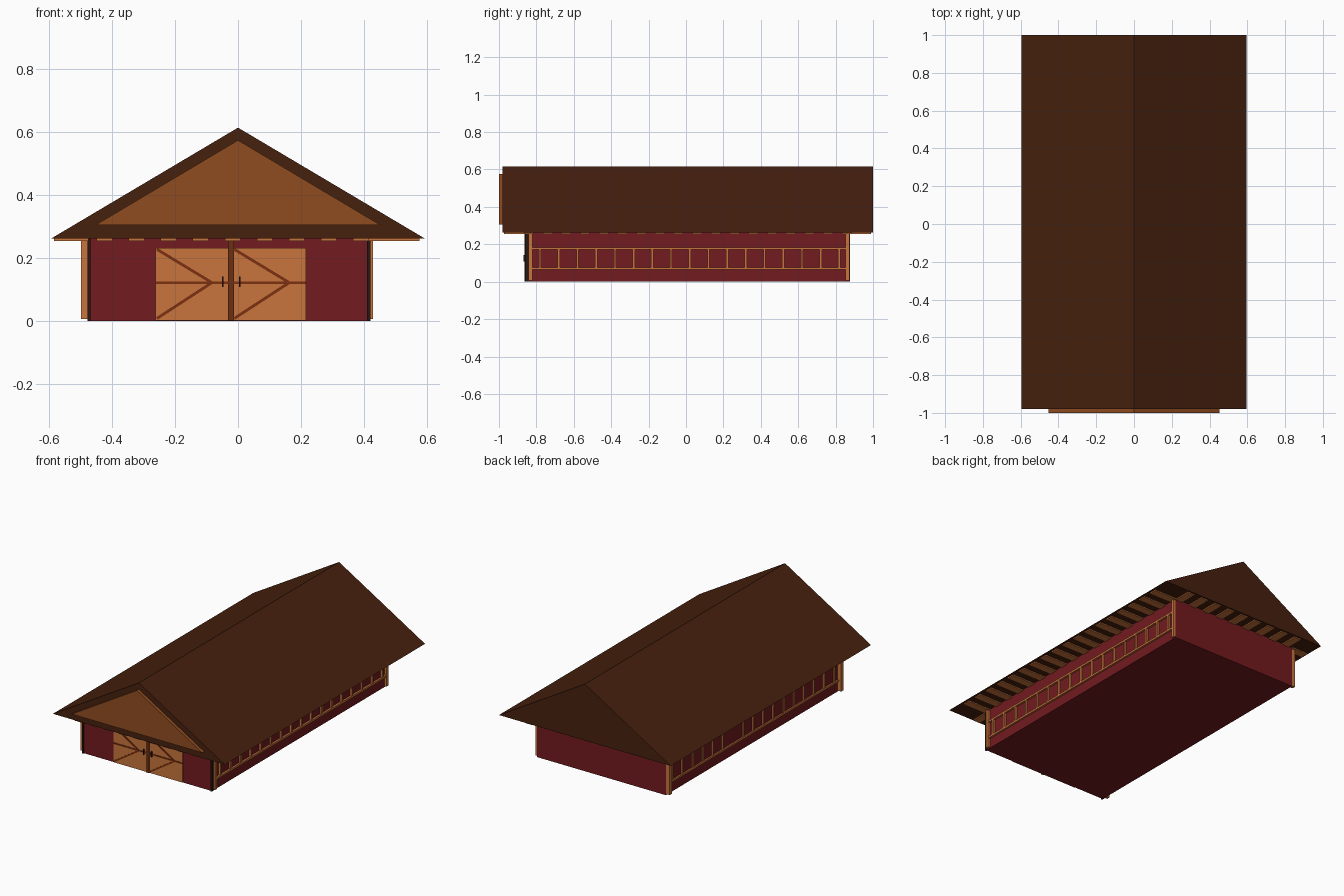
import bpy, bmesh
from math import atan2, hypot

if "Cube" in bpy.data.objects:
    bpy.data.objects.remove(bpy.data.objects["Cube"])


def material(name, r, g, b):
    m = bpy.data.materials.new(name)
    m.diffuse_color = (r, g, b, 1)
    m.use_nodes = True
    m.node_tree.nodes["Principled BSDF"].inputs["Base Color"].default_value = m.diffuse_color
    return m


ROOF = material("dark_shingle", 0.062, 0.015, 0.0045)
RED = material("barn_red", 0.17, 0.0105, 0.014)
ORANGE = material("light_timber", 0.58, 0.175, 0.045)
GABLE = material("gable_timber", 0.28, 0.073, 0.0145)
BRACE = material("brace_timber", 0.2, 0.03, 0.005)
BROWN = material("post_timber", 0.15, 0.03, 0.006)
DARK = material("dark_trim", 0.02, 0.008, 0.006)


def finish(bm, name, mat):
    bmesh.ops.recalc_face_normals(bm, faces=bm.faces)
    me = bpy.data.meshes.new(name)
    bm.to_mesh(me)
    bm.free()
    me.materials.append(mat)
    ob = bpy.data.objects.new(name, me)
    bpy.context.collection.objects.link(ob)
    return ob


def boxes(name, mat, items):
    """One object from boxes given as (x0, x1, y0, y1, z0, z1)."""
    bm = bmesh.new()
    for x0, x1, y0, y1, z0, z1 in items:
        for v in bmesh.ops.create_cube(bm, size=1)["verts"]:
            v.co = (x0 + (v.co.x + 0.5) * (x1 - x0),
                    y0 + (v.co.y + 0.5) * (y1 - y0),
                    z0 + (v.co.z + 0.5) * (z1 - z0))
    return finish(bm, name, mat)


def prism(name, mat, profile, y0, y1):
    """Extrude an x-z profile along y."""
    bm = bmesh.new()
    f = bm.faces.new([bm.verts.new((x, y0, z)) for x, z in profile])
    ext = bmesh.ops.extrude_face_region(bm, geom=[f])["geom"]
    for v in ext:
        if isinstance(v, bmesh.types.BMVert):
            v.co.y = y1
    return finish(bm, name, mat)


def strip(name, mat, a, b, w, y0, y1):
    """Flat board from a to b in the x-z plane."""
    dx, dz = b[0] - a[0], b[1] - a[1]
    l = hypot(dx, dz)
    nx, nz = -dz / l * w / 2, dx / l * w / 2
    prism(name, mat, [(a[0] + nx, a[1] + nz), (b[0] + nx, b[1] + nz),
                      (b[0] - nx, b[1] - nz), (a[0] - nx, a[1] - nz)], y0, y1)


# Main body
XL, XR, YF, YB, EAVE = -0.475, 0.417, -0.852, 0.878, 0.262
boxes("walls", RED, [(XL, XR, YF, YB, 0, EAVE + 0.003)])

# Roof and front gable panel
prism("roof", ROOF, [(-0.595, EAVE), (0.595, EAVE), (0, 0.615)], -0.98, 1.0)
prism("gable_panel", GABLE, [(-0.452, 0.306), (0.452, 0.306), (0, 0.575)], -1.0, -0.97)

# Flat slats under the overhang on all four sides
ZS = (0.255, EAVE + 0.002)
slats = []
for i in range(9):
    x = -0.45 + 0.102 * i
    slats += [(x, x + 0.05, -0.972, YF, *ZS), (x, x + 0.05, YB, 0.99, *ZS)]
for i in range(18):
    y = -0.865 + 0.1 * i
    y1 = min(y + 0.05, 0.9)
    slats += [(-0.585, XL, y, y1, *ZS), (XR, 0.578, y, y1, *ZS)]
boxes("eave_slats", ORANGE, slats)

# Corner posts on the long sides
for side, a, b in (("left", -0.5, XL), ("right", XR, 0.43)):
    boxes(side + "_corner_posts", ORANGE,
          [(a, b, -0.842, -0.82, 0.006, EAVE), (a, b, 0.853, 0.875, 0.006, EAVE)])
boxes("front_corner_trim", DARK,
      [(XL - 0.004, XL + 0.006, -0.86, YF + 0.01, 0, EAVE),
       (XR - 0.006, XR + 0.004, -0.86, YF + 0.01, 0, EAVE)])

# Ladder shaped rail frames on the long sides (one upright is missing on the left)
for side, a, b in (("left", -0.484, XL), ("right", XR, 0.429)):
    parts = [(a, b, -0.83, 0.86, z - 0.006, z + 0.006) for z in (0.07, 0.177)]
    for i in range(17):
        if side == "left" and i == 10:
            continue
        y = -0.78 + 0.1 * i
        parts.append((a, b, y - 0.006, y + 0.006, 0.07, 0.177))
    boxes(side + "_rail_frame", ORANGE, parts)

# Double doors with chevron braces and handles
boxes("doors", ORANGE, [(-0.262, -0.032, -0.858, YF + 0.005, 0.002, 0.232),
                        (-0.013, 0.217, -0.858, YF + 0.005, 0.002, 0.232)])
boxes("door_centre_post", BROWN, [(-0.032, -0.013, -0.864, YF + 0.005, 0.002, 0.26)])
for side, x in (("left", -0.258), ("right", -0.012)):
    tip = (x + 0.175, 0.122)
    strip(side + "_door_upper_brace", BRACE, (x, 0.228), tip, 0.009, -0.862, -0.855)
    strip(side + "_door_lower_brace", BRACE, (x, 0.008), tip, 0.009, -0.862, -0.855)
    strip(side + "_door_bar", BRACE, (x - 0.003, 0.122), (x + 0.228, 0.122), 0.008, -0.8615, -0.855)
boxes("door_handles", DARK, [(-0.051, -0.046, -0.868, -0.856, 0.108, 0.142),
                             (0.003, 0.008, -0.868, -0.856, 0.108, 0.142)])
